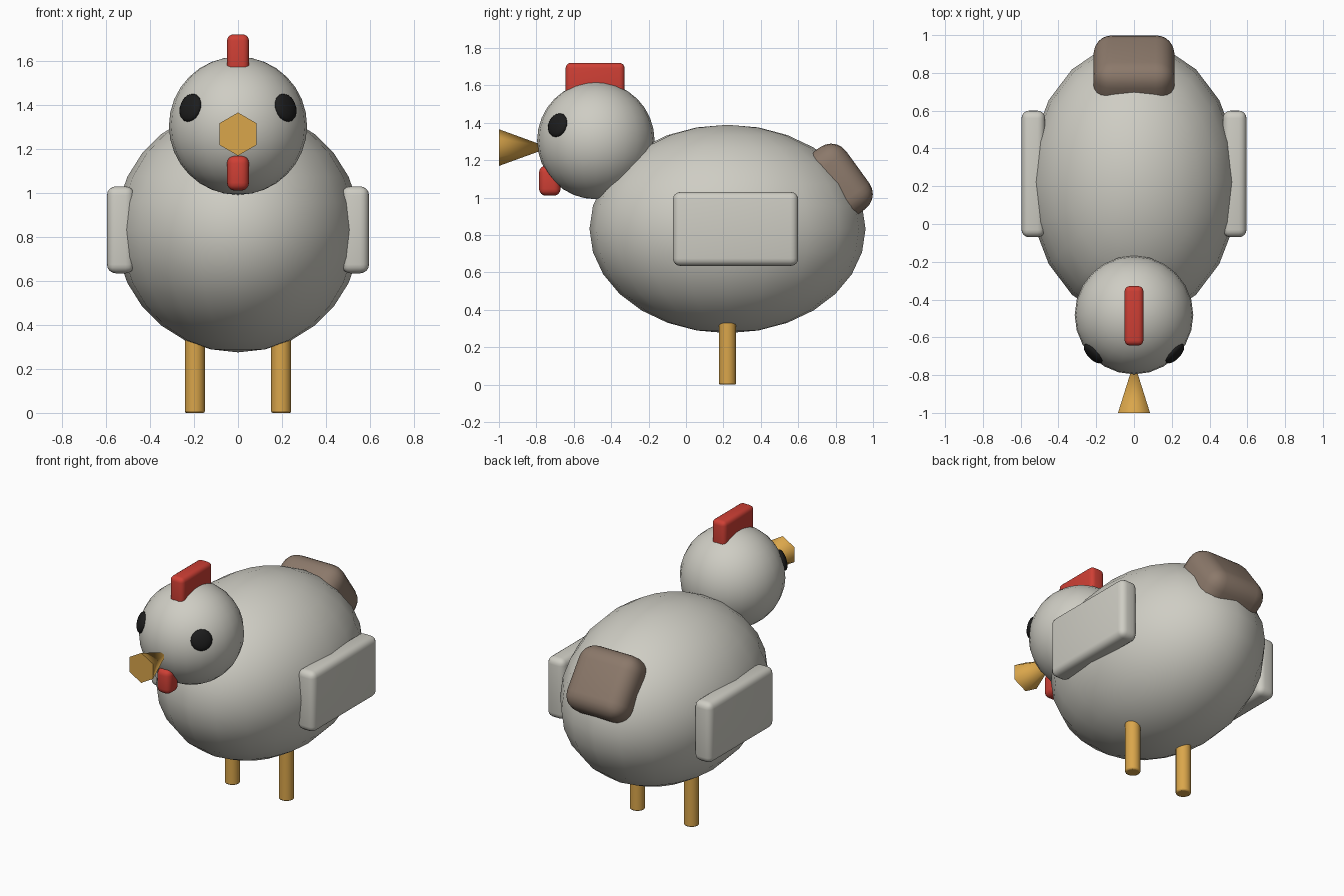
import bpy
import math
from mathutils import Vector

if "Cube" in bpy.data.objects:
    bpy.data.objects.remove(bpy.data.objects["Cube"])


def material(name, rgb):
    m = bpy.data.materials.new(name)
    m.diffuse_color = (*rgb, 1)
    m.use_nodes = True
    m.node_tree.nodes["Principled BSDF"].inputs["Base Color"].default_value = m.diffuse_color
    return m


WHITE = material("off_white", (0.62, 0.61, 0.55))
RED = material("red", (0.62, 0.05, 0.035))
YELLOW = material("yellow", (0.70, 0.38, 0.07))
BROWN = material("brown", (0.26, 0.19, 0.145))
BLACK = material("black", (0.012, 0.012, 0.012))


def finish(name, mat, angle=180):
    ob = bpy.context.object
    ob.name = name
    ob.data.materials.append(mat)
    bpy.ops.object.shade_smooth_by_angle(angle=math.radians(angle))
    return ob


def sphere(name, mat, centre, radii, segments, rings, rot=(0, 0, 0)):
    bpy.ops.mesh.primitive_uv_sphere_add(segments=segments, ring_count=rings,
                                         location=centre, rotation=rot)
    bpy.context.object.scale = radii
    bpy.ops.object.transform_apply(location=False, rotation=False, scale=True)
    return finish(name, mat)


def bevel(ob, width, segments):
    mod = ob.modifiers.new("rounding", 'BEVEL')
    mod.width = width
    mod.segments = segments
    mod.limit_method = 'ANGLE'


def rounded_box(name, mat, centre, size, width, segments=4, rot=(0, 0, 0)):
    bpy.ops.mesh.primitive_cube_add(size=1, location=centre, rotation=rot)
    bpy.context.object.scale = size
    bpy.ops.object.transform_apply(location=False, rotation=False, scale=True)
    ob = finish(name, mat)
    bevel(ob, width, segments)
    return ob


# Body and head
sphere("body", WHITE, (0, 0.222, 0.832), (0.558, 0.738, 0.557), 20, 14)
head_centre = Vector((0, -0.482, 1.305))
sphere("head", WHITE, head_centre, (0.314, 0.314, 0.314), 24, 16)

# Beak: six-sided cone, wide end outward
bpy.ops.mesh.primitive_cone_add(vertices=6, radius1=0.098, radius2=0, depth=0.27,
                                location=(0, -0.865, 1.267),
                                rotation=(-math.pi / 2, 0, 0))
finish("beak", YELLOW, 65)

# Comb, wattle and tail
rounded_box("comb", RED, (0, -0.486, 1.61), (0.1, 0.315, 0.22), 0.028)
rounded_box("wattle", RED, (0, -0.728, 1.09), (0.1, 0.115, 0.16), 0.036)
rounded_box("tail", BROWN, (0, 0.805, 1.08), (0.43, 0.41, 0.28), 0.1, 5,
            (math.radians(-54), 0, 0))

for side, s in (("left", -1), ("right", 1)):
    # Eye: flattened ball lying on the head surface
    out = Vector((s * 0.70, -0.66, 0.265)).normalized()
    rot = out.to_track_quat('Z', 'Y').to_euler()
    sphere("eye_" + side, BLACK, head_centre + out * 0.308,
           (0.066, 0.066, 0.026), 16, 10, rot)

    # Wing slab
    rounded_box("wing_" + side, WHITE, (s * 0.533, 0.265, 0.832),
                (0.125, 0.67, 0.395), 0.04)

    # Leg
    bpy.ops.mesh.primitive_cylinder_add(vertices=16, radius=0.046, depth=0.4,
                                        location=(s * 0.196, 0.222, 0.2))
    bevel(finish("leg_" + side, YELLOW, 35), 0.008, 2)
